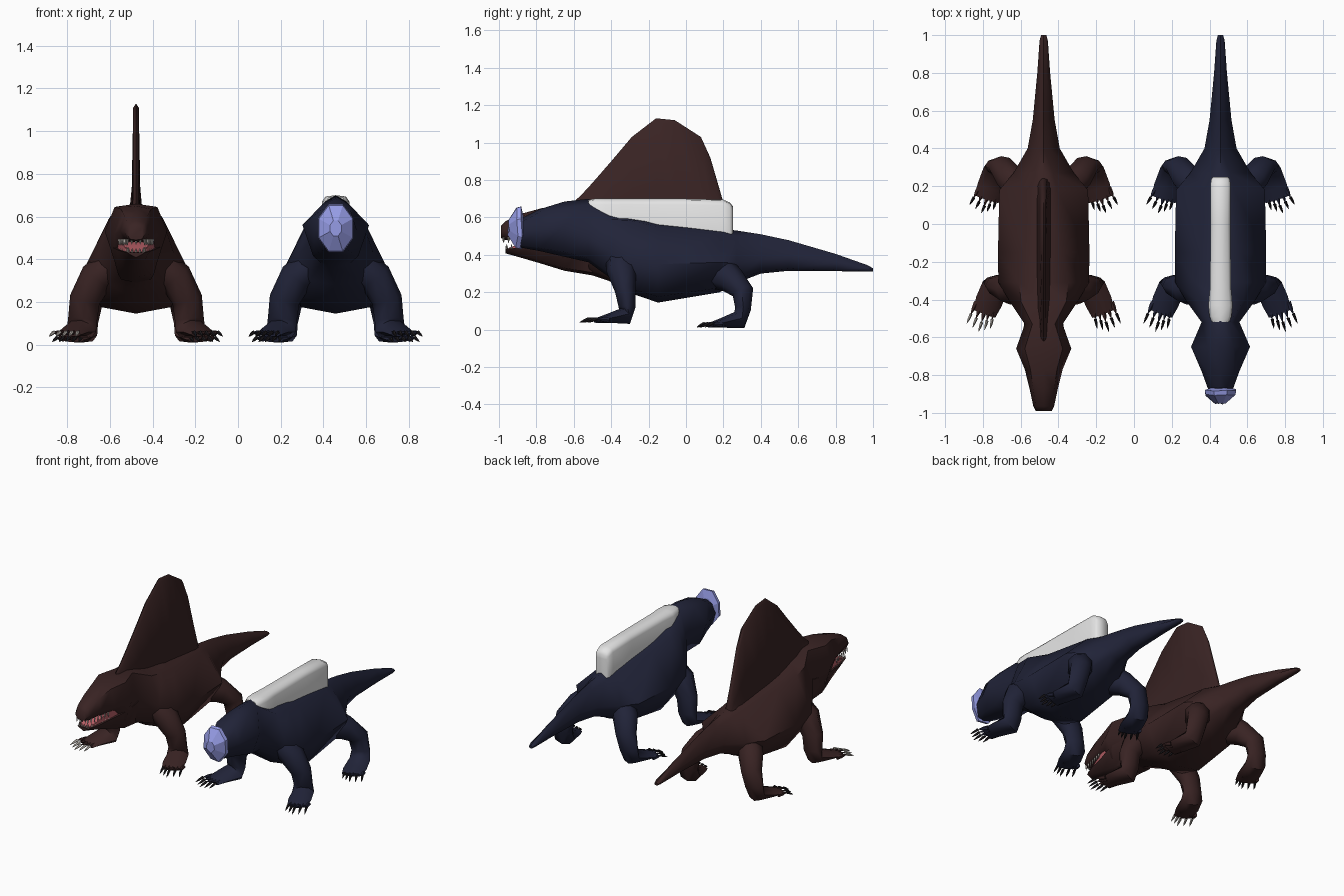
import bpy, bmesh, math
from mathutils import Vector

if "Cube" in bpy.data.objects:
    bpy.data.objects.remove(bpy.data.objects["Cube"])


def material(name, rgb):
    m = bpy.data.materials.new(name)
    m.diffuse_color = (*rgb, 1)
    m.use_nodes = True
    m.node_tree.nodes["Principled BSDF"].inputs["Base Color"].default_value = m.diffuse_color
    return m


BROWN = material("dark brown hide", (0.041, 0.017, 0.017))
NAVY = material("dark navy hide", (0.015, 0.017, 0.040))
WHITE = material("pale white", (0.78, 0.78, 0.78))
GEM = material("periwinkle blue", (0.33, 0.36, 0.85))
PINK = material("mouth pink", (0.50, 0.12, 0.14))
IVORY = material("ivory", (0.52, 0.48, 0.44))
CLAW = material("dark claw", (0.012, 0.010, 0.012))


def finish(bm, name, mat, angle=60):
    bmesh.ops.recalc_face_normals(bm, faces=bm.faces)
    me = bpy.data.meshes.new(name)
    bm.to_mesh(me)
    bm.free()
    o = bpy.data.objects.new(name, me)
    bpy.context.collection.objects.link(o)
    me.materials.append(mat)
    bpy.ops.object.select_all(action='DESELECT')
    o.select_set(True)
    bpy.context.view_layer.objects.active = o
    if angle:
        bpy.ops.object.shade_smooth_by_angle(angle=math.radians(angle))
    return o


def add_loft(bm, rings):
    rows = [[bm.verts.new(p) for p in r] for r in rings]
    n = len(rows[0])
    for a, b in zip(rows, rows[1:]):
        for i in range(n):
            bm.faces.new((a[i], a[(i + 1) % n], b[(i + 1) % n], b[i]))
    bm.faces.new(rows[0])
    bm.faces.new(rows[-1])


def body_ring(cx, y, zt, wt, zs, wm, zm, zb):
    # half outline from the back ridge to the belly, then mirrored
    half = [(wt, zs), (wm, zm), (0.68 * wm, zb + 0.15 * (zm - zb))]
    pts = [(0, zt)] + half + [(0, zb)] + [(-x, z) for x, z in reversed(half)]
    return [(cx + x, y, z) for x, z in pts]


def loft_object(name, mat, rings, angle=60):
    bm = bmesh.new()
    add_loft(bm, rings)
    return finish(bm, name, mat, angle)


def spike(bm, a, b, r, n=5):
    # tapering claw or tooth from a to b
    a, b = Vector(a), Vector(b)
    q = (b - a).to_track_quat('Z', 'Y')
    def ring(c, s):
        return [c + q @ Vector((s * math.cos(k * math.tau / n), s * math.sin(k * math.tau / n), 0)) for k in range(n)]
    add_loft(bm, [ring(a, r), ring(a.lerp(b, 0.55), r * 0.75), ring(b, r * 0.12)])


def leg_rings(cx, side, path, n=8):
    pts = [Vector(p[:3]) for p in path]
    rings = []
    for i, p in enumerate(pts):
        t = (pts[min(i + 1, len(pts) - 1)] - pts[max(i - 1, 0)]).normalized()
        u = Vector((1, 0, 0))
        u = (u - t * u.dot(t)).normalized()
        v = t.cross(u)
        ring = []
        for k in range(n):
            a = math.tau * k / n
            q = p + u * path[i][3] * math.cos(a) + v * path[i][4] * math.sin(a)
            ring.append((cx + side * q.x, q.y, q.z))
        rings.append(ring)
    return rings


# x offset, y, z, half width, half thickness
FRONT = [(0.11, -0.34, 0.37, .08, .09), (0.185, -0.345, 0.315, .08, .08),
         (0.24, -0.325, 0.21, .072, .055), (0.25, -0.315, 0.12, .068, .045),
         (0.255, -0.325, 0.072, .072, .048), (0.29, -0.41, 0.062, .072, .026),
         (0.315, -0.475, 0.05, .062, .014)]
HIND = [(0.11, 0.17, 0.31, .08, .10), (0.18, 0.245, 0.265, .08, .075),
        (0.225, 0.305, 0.20, .07, .058), (0.245, 0.305, 0.11, .068, .042),
        (0.25, 0.285, 0.052, .07, .05), (0.28, 0.19, 0.036, .074, .026),
        (0.30, 0.13, 0.025, .064, .014)]

# y, top, ridge half width, ridge side z, half width, widest z, bottom
TRUNK = [(1.0, .328, .008, .325, .014, .32, .31), (.97, .345, .012, .335, .022, .33, .31),
         (.8, .405, .014, .39, .034, .36, .313), (.55, .478, .02, .45, .058, .39, .315),
         (.40, .51, .03, .48, .085, .38, .30), (.27, .53, .05, .50, .16, .36, .25),
         (.18, .54, .07, .52, .235, .36, .20), (-.15, .575, .10, .55, .242, .35, .145),
         (-.31, .60, .13, .585, .24, .36, .20)]
NAVY_HEAD = [(-.41, .63, .12, .59, .18, .42, .28), (-.52, .70, .05, .67, .10, .50, .36),
             (-.65, .685, .07, .65, .156, .56, .39), (-.78, .645, .07, .63, .10, .53, .42),
             (-.89, .59, .04, .57, .06, .52, .44)]
BROWN_HEAD = [(-.41, .63, .12, .60, .18, .42, .26), (-.53, .66, .06, .65, .10, .48, .30),
              (-.66, .66, .10, .645, .146, .53, .36), (-.77, .65, .07, .635, .10, .52, .47),
              (-.88, .62, .055, .605, .073, .53, .485), (-.965, .58, .042, .57, .055, .53, .48),
              (-.99, .555, .03, .55, .042, .52, .49)]


def creature(cx, label, hide, head):
    loft_object(label + "_body", hide, [body_ring(cx, *s) for s in TRUNK + head])
    for name, path, reach in (("front", FRONT, 0.10), ("hind", HIND, 0.075)):
        for side, tag in ((-1, "left"), (1, "right")):
            loft_object(f"{label}_{name}_{tag}_leg", hide, leg_rings(cx, side, path))
            # five toes fanned outwards, each ending in a claw
            x, y, z = path[-1][:3]
            toes, claws = bmesh.new(), bmesh.new()
            for k in range(-2, 3):
                back = .022 * max(k, 0) + .008 * max(-k, 0)
                a = (cx + side * (x - .005 + k * .024), y + .035 + back * .6, z + .002)
                m = (cx + side * (x + .014 + k * .028), y - reach * .45 + back, z + .008)
                t = (cx + side * (x + .03 + k * .031), y - reach * .95 + back, z - .012)
                spike(toes, a, m, .015)
                spike(claws, m, t, .009)
            finish(toes, f"{label}_{name}_{tag}_toes", hide)
            pale = hide is BROWN and name == "front" and side < 0
            finish(claws, f"{label}_{name}_{tag}_claws", IVORY if pale else CLAW)


BX, NX = -0.478, 0.458
creature(BX, "brown_creature", BROWN, BROWN_HEAD)
creature(NX, "navy_creature", NAVY, NAVY_HEAD)

# tall sail on the brown back
SAIL = [(-.62, .665, .60), (-.56, .72, .58), (-.50, .785, .58), (-.40, .90, .56), (-.29, 1.03, .54),
        (-.16, 1.13, .52), (-.06, 1.12, .50), (.08, 1.03, .50), (.13, .92, .50), (.20, .68, .50), (.24, .54, .49)]
loft_object("sail", BROWN, [[(BX + x, y, z) for x, z in (
    (-.04, b), (-.02, b + .35 * (t - b)), (-.013, t - .02), (0, t), (.013, t - .02),
    (.02, b + .35 * (t - b)), (.04, b))] for y, t, b in SAIL])

# lower jaw: y, top, bottom, half width
JAW = [(-.50, .47, .29, .10), (-.65, .46, .315, .12), (-.78, .445, .355, .088),
       (-.90, .437, .39, .065), (-.965, .432, .408, .042)]
loft_object("lower_jaw", BROWN, [[(BX + x, y, z) for x, z in (
    (-w, t), (w, t), (.7 * w, b + .015), (0, b), (-.7 * w, b + .015))] for y, t, b, w in JAW])

# mouth lining closing the back of the jaws, and the tongue
loft_object("mouth_lining", PINK, [[(BX + x, y, z) for x, z in (
    (-w, b), (w, b), (w, t), (-w, t))] for y, b, t, w in
    ((-.66, .41, .50, .10), (-.80, .42, .492, .072), (-.90, .428, .455, .052), (-.95, .43, .437, .032))])

# teeth along both jaws
bm = bmesh.new()
for side in (-1, 1):
    for i in range(7):
        f = i / 6
        y = -.80 - .165 * f
        w = .078 - .038 * f
        x = BX + side * w
        spike(bm, (x, y - .01, .495), (x, y - .012, .464), .006, 4)
        spike(bm, (x - side * .006, y + .005, .43), (x - side * .006, y + .004, .458), .005, 4)
for k in range(-1, 2):
    spike(bm, (BX + k * .02, -.972, .495), (BX + k * .02, -.974, .468), .006, 4)
    spike(bm, (BX + k * .018, -.955, .43), (BX + k * .018, -.957, .453), .005, 4)
finish(bm, "teeth", IVORY, 0)

# pale block along the navy back: y, top, half width
BLOCK = [(-.52, .695, .045), (-.49, .70, .058), (-.43, .70, .064), (-.34, .70, .056),
         (0, .70, .052), (.20, .695, .054), (.235, .68, .05), (.25, .66, .04)]
loft_object("back_block", WHITE, [[(NX + x, y, z) for x, z in (
    (-w, .50), (-w, t - .03), (-w * .75, t - .006), (0, t), (w * .75, t - .006), (w, t - .03), (w, .50))]
    for y, t, w in BLOCK])

# faceted gem in place of a face
GEM_RINGS = ((-.87, .55), (-.882, 1.0), (-.905, .95), (-.95, .32))
loft_object("face_gem", GEM, [[(NX + .09 * s * math.cos(math.tau * (k + .5) / 8),
                                y + .008 * math.sin(3 * k),
                                .545 + .122 * s * math.sin(math.tau * (k + .5) / 8))
                               for k in range(8)] for y, s in GEM_RINGS], 0)
